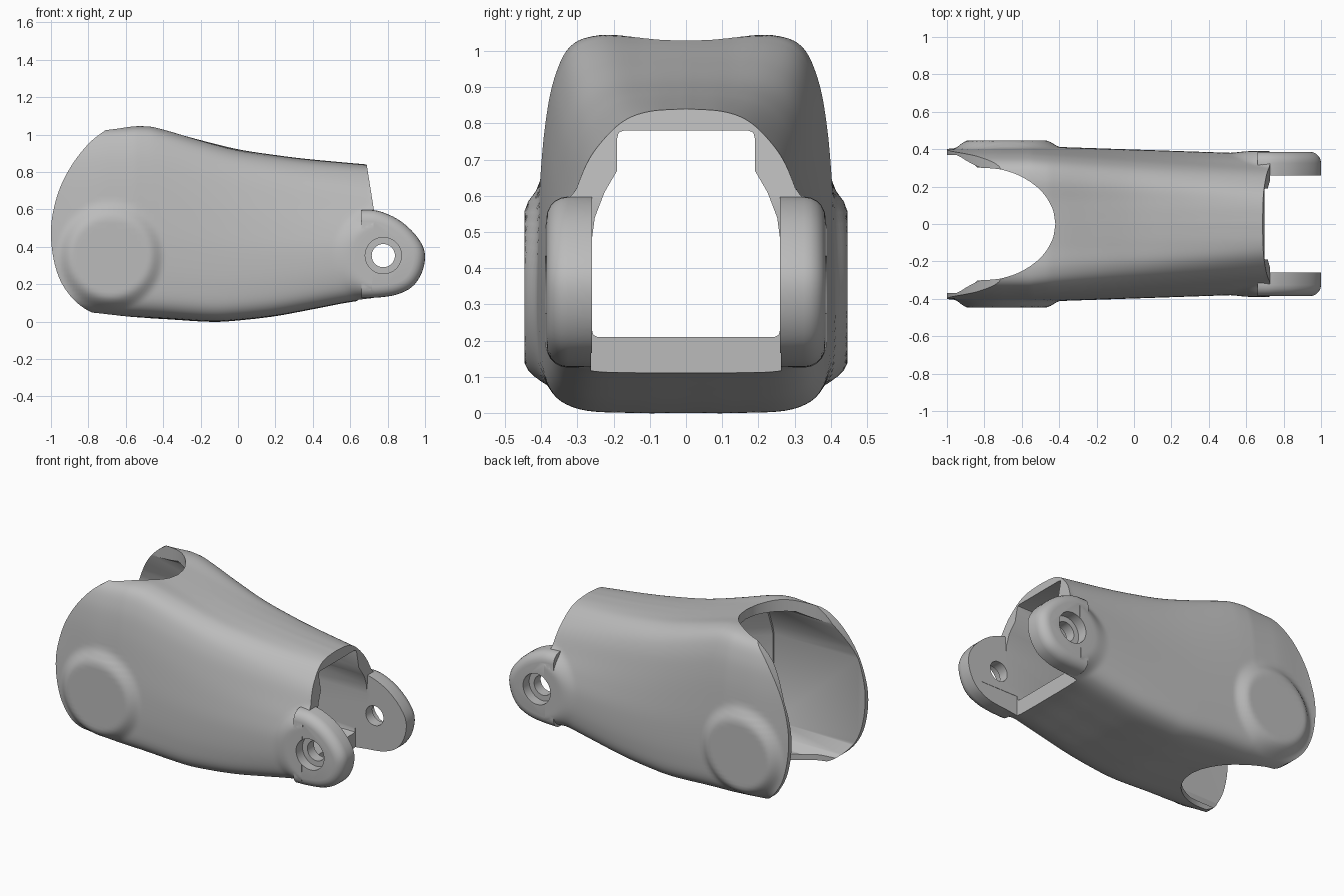
import bpy, bmesh, math
from mathutils import Vector

if "Cube" in bpy.data.objects:
    bpy.data.objects.remove(bpy.data.objects["Cube"])

grey = bpy.data.materials.new("plain grey")
grey.use_nodes = True
grey.diffuse_color = (0.5, 0.5, 0.5, 1)
grey.node_tree.nodes["Principled BSDF"].inputs["Base Color"].default_value = (0.5, 0.5, 0.5, 1)


def spline(pts, n):
    """Catmull-Rom curve through the points, n steps per span."""
    p = [Vector(q) for q in pts]
    p = [2 * p[0] - p[1]] + p + [2 * p[-1] - p[-2]]
    out = []
    for a, b, c, d in zip(p, p[1:], p[2:], p[3:]):
        for i in range(n):
            t = i / n
            out.append(0.5 * (2 * b + (c - a) * t + (2 * a - 5 * b + 4 * c - d) * t * t
                              + (3 * b - a - 3 * c + d) * t ** 3))
    return out + [p[-2]]


def sample(curve, x):
    for a, b in zip(curve, curve[1:]):
        if x <= b[0]:
            return a[1] + (b[1] - a[1]) * (x - a[0]) / (b[0] - a[0])
    return curve[-1][1]


def ramp(lo, hi, v):
    t = min(max((v - lo) / (hi - lo), 0), 1)
    return t * t * (3 - 2 * t)


def finish(bm, name):
    bmesh.ops.recalc_face_normals(bm, faces=bm.faces)
    me = bpy.data.meshes.new(name)
    bm.to_mesh(me)
    bm.free()
    me.materials.append(grey)
    ob = bpy.data.objects.new(name, me)
    bpy.context.collection.objects.link(ob)
    return ob


def prism(name, pts, axis, lo, hi, bevel_at=None, bevel=0.06):
    """Extrude a 2D outline along an axis, optionally rounding one end except its root edge."""
    bm = bmesh.new()
    rings = []
    for h in (lo, hi):
        ring = []
        for p in pts:
            co = list(p)
            co.insert(axis, h)
            ring.append(bm.verts.new(co))
        bm.faces.new(ring)
        rings.append(ring)
    n = len(pts)
    for i in range(n):
        j = (i + 1) % n
        bm.faces.new((rings[0][i], rings[0][j], rings[1][j], rings[1][i]))
    bmesh.ops.recalc_face_normals(bm, faces=bm.faces)
    if bevel_at is not None:
        root = min(v.co.x for v in bm.verts) + 1e-4
        edges = [e for e in bm.edges if all(abs(v.co[axis] - bevel_at) < 1e-5 for v in e.verts)
                 and max(v.co.x for v in e.verts) > root]
        bmesh.ops.bevel(bm, geom=edges, offset=bevel, segments=5, profile=0.5, affect='EDGES')
    return finish(bm, name)


def combine(target, tool, op):
    mod = target.modifiers.new("cut", 'BOOLEAN')
    mod.operation, mod.object, mod.solver = op, tool, 'EXACT'
    tool.hide_render = True
    bpy.context.view_layer.objects.active = target
    bpy.ops.object.modifier_apply(modifier=mod.name)
    bpy.data.objects.remove(tool)


def mirrored(half):
    return half + [(-y, z) for y, z in reversed(half)]


def circle(cx, cz, r, n=48):
    return [(cx + r * math.cos(math.tau * i / n), cz + r * math.sin(math.tau * i / n)) for i in range(n)]


# Outer shell: lofted between a broad rear section and an arched front one
top = spline([(-1.1, 1.03), (-0.7, 1.035), (-0.5, 1.045), (-0.4, 1.03), (-0.2, 0.975),
              (0, 0.925), (0.2, 0.893), (0.4, 0.868), (0.8, 0.83)], 8)
bottom = spline([(-1.1, 0.06), (-0.8, 0.04), (-0.6, 0.025), (-0.4, 0.015), (-0.15, 0),
                 (0, 0.007), (0.2, 0.03), (0.4, 0.067), (0.6, 0.105), (0.8, 0.13)], 8)
rear = spline([(0, 0.993), (0.12, 0.994), (0.24, 1), (0.32, 0.97), (0.365, 0.88), (0.39, 0.75),
               (0.405, 0.58), (0.415, 0.4), (0.415, 0.2), (0.395, 0.07), (0.31, 0.012), (0.15, 0), (0, 0)], 6)
front = spline([(0, 1), (0.1, 0.99), (0.17, 0.955), (0.23, 0.88), (0.275, 0.79), (0.315, 0.65),
                (0.35, 0.52), (0.372, 0.38), (0.37, 0.2), (0.34, 0.07), (0.27, 0.01), (0.13, 0), (0, 0)], 6)


def shell_section(x):
    k = min(max((x + 0.55) / 1.25, 0), 1)
    zt, zb = sample(top, x), sample(bottom, x)
    tuck = 1 - 0.035 * ramp(-0.7, -1.0, x)
    half = []
    for a, b in zip(rear, front):
        y, f = a.lerp(b, k)
        z = zb + f * (zt - zb)
        y *= tuck
        # raised pivot boss and ear root blended into each side
        boss = ramp(0.29, 0.205, math.hypot(x + 0.68, z - 0.35)) * ramp(0.28, 0.37, y)
        root = ramp(0.28, 0.17, math.hypot(x - 0.78, z - 0.35)) * ramp(0.26, 0.33, y)
        y += (0.447 - y) * boss + (0.389 - y) * root
        half.append((y, z))
    return half + [(-y, z) for y, z in half[-2:0:-1]]


bm = bmesh.new()
steps = 120
rings = []
for i in range(steps + 1):
    x = -1.08 + 1.86 * i / steps
    rings.append([bm.verts.new((x, y, z)) for y, z in shell_section(x)])
for r, s in zip(rings, rings[1:]):
    for i in range(len(r)):
        j = (i + 1) % len(r)
        bm.faces.new((r[i], r[j], s[j], s[i]))
bm.faces.new(rings[0])
bm.faces.new(rings[-1])
shell = finish(bm, "housing_shell")

# Side outline trims the rounded rear and the sloping front
arc = spline([(-0.70, 1.03), (-0.79, 0.96), (-0.88, 0.85), (-0.95, 0.72), (-0.99, 0.58), (-1.0, 0.46),
              (-0.985, 0.33), (-0.95, 0.22), (-0.89, 0.13), (-0.82, 0.07), (-0.75, 0.035)], 5)
outline = [tuple(p) for p in arc] + [(-0.65, -0.1), (0.71, -0.1), (0.727, 0.595), (0.688, 0.84), (0.66, 1.2), (-0.68, 1.2)]
combine(shell, prism("outline_trim", outline, 1, -0.6, 0.6), 'INTERSECT')

# Hinge ears at the front, rounded on the outside
tip = spline([(0.66, 0.598), (0.75, 0.592), (0.85, 0.55), (0.93, 0.485), (0.985, 0.41), (1.0, 0.34),
              (0.98, 0.255), (0.93, 0.185), (0.85, 0.145), (0.76, 0.13), (0.66, 0.125)], 4)
ear = [tuple(p) for p in tip]
for side in (-1, 1):
    lo, hi = sorted((side * 0.26, side * 0.386))
    combine(shell, prism("hinge_ear", ear, 1, lo, hi, side * 0.386), 'UNION')

# Front passage, wide rear chamber and the taper between them
passage = mirrored([(0.245, 0.21), (0.256, 0.215), (0.26, 0.23), (0.26, 0.48), (0.252, 0.54), (0.225, 0.61),
                    (0.19, 0.67), (0.19, 0.76), (0.186, 0.775), (0.172, 0.78)])
chamber = mirrored([(0.27, 0.065), (0.33, 0.1), (0.368, 0.17), (0.37, 0.72), (0.355, 0.78), (0.30, 0.93), (0.25, 0.97)])
combine(shell, prism("passage_cut", passage, 0, -0.5, 1.2), 'DIFFERENCE')
combine(shell, prism("chamber_cut", chamber, 0, -1.3, -0.36), 'DIFFERENCE')
taper = prism("taper_cut", chamber, 0, -0.38, 0.1)
for v in taper.data.vertices:
    sy, sz = (0.61, 0.58) if v.co.x > 0 else (0.99, 0.99)
    v.co.y *= sy
    v.co.z = 0.5 + sz * (v.co.z - 0.5)
combine(shell, taper, 'DIFFERENCE')

# Floor stops short of the ears
combine(shell, prism("floor_cut", [(0.64, -0.1), (0.9, -0.1), (0.9, 0.24), (0.64, 0.24)], 1, -0.262, 0.262), 'DIFFERENCE')

# U-shaped notch through the top and bottom at the rear
notch = spline([(-1.2, 0.31), (-0.8, 0.30), (-0.67, 0.28), (-0.57, 0.235), (-0.49, 0.17), (-0.437, 0.085), (-0.42, 0)], 6)
half = [tuple(p) for p in notch]
combine(shell, prism("notch_cut", half + [(x, -y) for x, y in half[-2::-1]], 2, -0.3, 1.4), 'DIFFERENCE')

# Stepped pin holes through the ears
combine(shell, prism("pin_hole", circle(0.777, 0.353, 0.062), 1, -0.6, 0.6), 'DIFFERENCE')
for side in (-1, 1):
    lo, hi = sorted((side * 0.325, side * 0.6))
    combine(shell, prism("counterbore", circle(0.777, 0.353, 0.097), 1, lo, hi), 'DIFFERENCE')

# Smooth shading with sharp rims
bpy.ops.object.select_all(action='DESELECT')
shell.select_set(True)
bpy.context.view_layer.objects.active = shell
bpy.ops.object.shade_smooth_by_angle(angle=math.radians(35))
